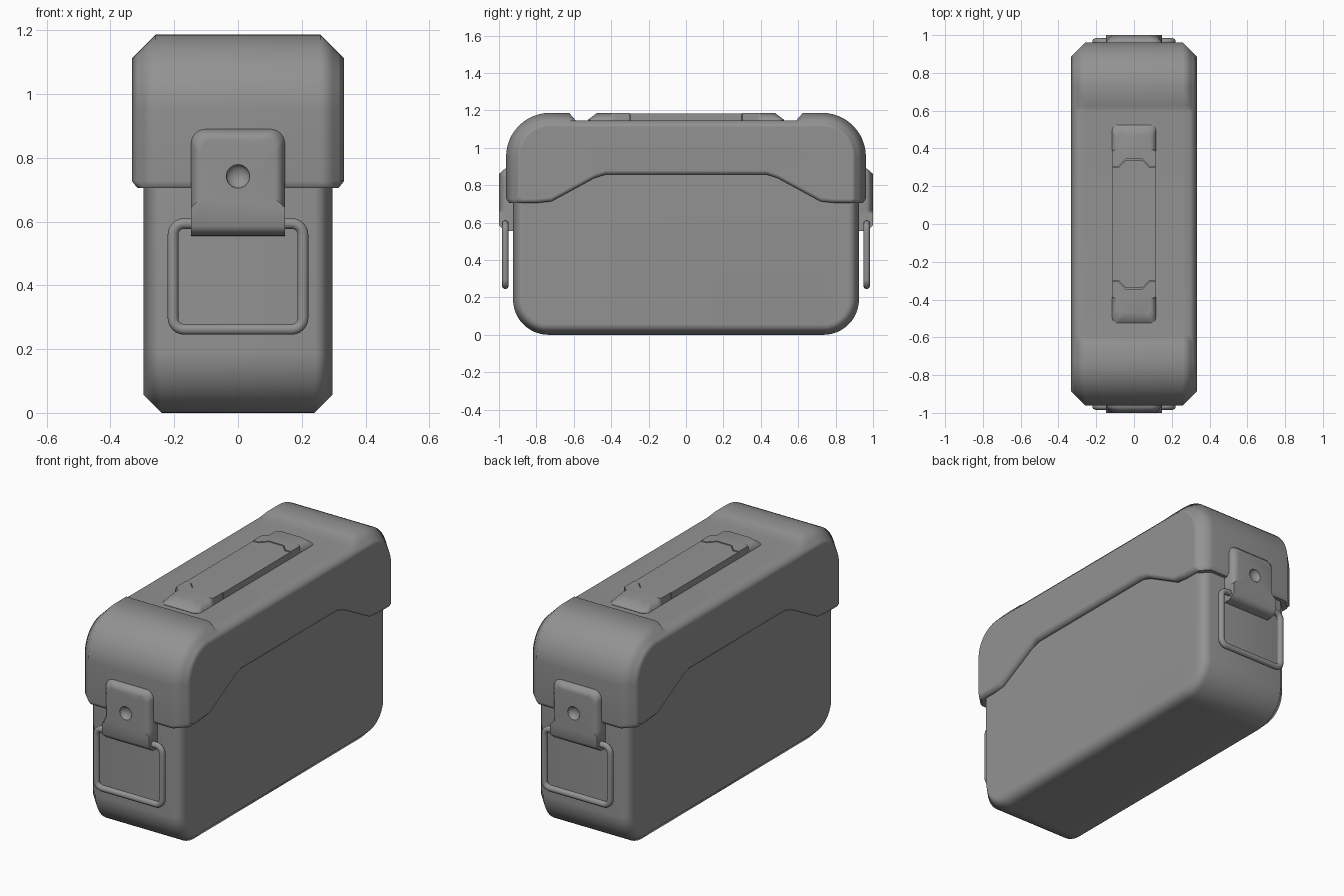
import bpy, bmesh
from math import sin, cos, pi, radians

if "Cube" in bpy.data.objects:
    bpy.data.objects.remove(bpy.data.objects["Cube"])

grey = bpy.data.materials.new("dark_grey")
grey.diffuse_color = (0.29, 0.29, 0.29, 1)
grey.use_nodes = True
grey.node_tree.nodes["Principled BSDF"].inputs["Base Color"].default_value = grey.diffuse_color


def finish(ob, angle=52):
    """Soft chamfers with flat-looking large faces."""
    ob.data.shade_smooth()
    ob.data.set_sharp_from_angle(angle=radians(angle))
    if not ob.data.materials:
        ob.data.materials.append(grey)
    mod = ob.modifiers.new("weighted_normals", "WEIGHTED_NORMAL")
    mod.keep_sharp = True


def loft(name, loops):
    """Closed solid skinned through loops with equal point counts."""
    bm = bmesh.new()
    rings = [[bm.verts.new(p) for p in lp] for lp in loops]
    n = len(rings[0])
    for a, b in zip(rings, rings[1:]):
        for i in range(n):
            j = (i + 1) % n
            bm.faces.new((a[i], a[j], b[j], b[i]))
    bm.faces.new(rings[0])
    bm.faces.new(rings[-1])
    bmesh.ops.remove_doubles(bm, verts=bm.verts, dist=1e-5)
    bmesh.ops.recalc_face_normals(bm, faces=bm.faces)
    me = bpy.data.meshes.new(name)
    bm.to_mesh(me)
    bm.free()
    ob = bpy.data.objects.new(name, me)
    bpy.context.collection.objects.link(ob)
    return ob


def arc(cx, cy, r, a0, n=12):
    """Quarter circle starting at a0 degrees."""
    return [(cx + r * cos(radians(a0 + 90 * i / n)),
             cy + r * sin(radians(a0 + 90 * i / n))) for i in range(n + 1)]


def across(profile, sections):
    """Mirror (x, inset) sections of a YZ profile to both sides."""
    secs = [(-x, d) for x, d in sections] + [(x, d) for x, d in reversed(sections)]
    return [[(x, y, z) for y, z in profile(d)] for x, d in secs]


# Body: rounded box with chamfered sides
def body_profile(d):
    r, h, t = 0.19 - d, 0.925 - 0.19, 0.95
    return (arc(h, t - 0.19, r, 0) + arc(-h, t - 0.19, r, 90)
            + arc(-h, 0.19, r, 180) + arc(h, 0.19, r, 270))


finish(loft("body", across(body_profile, [(0.297, 0.057), (0.24, 0)])))

# Lid: wavy lower rim with a small lip bevel, shallow recess across the top
RIM = [(0.80, 0.705), (0.72, 0.713), (0.49, 0.838), (0.43, 0.857)]


def lid_profile(d):
    up = 0.022 if d > 0.06 else 0
    R, top = 0.235, 1.187
    t = top - d
    half = [(y, z + up) for y, z in reversed(RIM)]
    half += [(0.945 - d, 0.705 + up), (0.962 - d, 0.727)]
    half += arc(0.962 - R, top - R, R - d, 0)
    half += [(0.625, t), (0.59, min(t, 1.147))]
    return half + [(-y, z) for y, z in reversed(half)]


finish(loft("lid", across(lid_profile, [(0.333, 0.075), (0.315, 0.057),
                                        (0.298, 0.04), (0.258, 0)])))


# Plate with a full-width foot and a chamfered, rounded far end
def plate(name, w, v1, v2, v3, r, cu, cv, heights, feet, place):
    loops = []
    for k, (h, foot) in enumerate(zip(heights, feet)):
        a, b = (cu, cv) if k == len(heights) - 1 else (0, 0)
        half = foot + [(w, v1), (w - a, v2)]
        half += arc(w - a - r, v3 - b - r, r, 0, 6)
        pts = half + [(-u, v) for u, v in reversed(half)]
        loops.append([place(u, v, h) for u, v in pts])
    return loft(name, loops)


for s, side in ((-1, "front"), (1, "back")):
    # Latch plate on each end
    latch = plate(side + "_latch", 0.147, 0.645, 0.672, 0.89, 0.045, 0.03, 0.03,
                  (0.90, 0.966, 1.0),
                  ([(0.147, 0.555)], [(0.147, 0.556)], [(0.147, 0.585)]),
                  lambda u, v, h: (u, s * h, v))
    # Round dimple in the latch
    bpy.ops.mesh.primitive_uv_sphere_add(segments=24, ring_count=12, radius=0.037,
                                         location=(0, s * 1.0, 0.742),
                                         rotation=(pi / 2, 0, 0), scale=(1, 1, 0.65))
    cutter = bpy.context.object
    cutter.hide_render = True
    mod = latch.modifiers.new("dimple", "BOOLEAN")
    mod.object = cutter
    mod.solver = "EXACT"
    bpy.context.view_layer.objects.active = latch
    bpy.ops.object.modifier_apply(modifier=mod.name)
    bpy.data.objects.remove(cutter)
    latch.data.materials.clear()
    finish(latch)

    # Wire loop hanging from the latch
    X, Z0, Z1, r = 0.204, 0.262, 0.594, 0.035
    path = (arc(X - r, Z1 - r, r, 0, 6) + arc(r - X, Z1 - r, r, 90, 6)
            + arc(r - X, Z0 + r, r, 180, 6) + arc(X - r, Z0 + r, r, 270, 6))
    cu = bpy.data.curves.new(side + "_wire_loop", "CURVE")
    cu.dimensions = "3D"
    cu.bevel_depth = 0.0175
    cu.bevel_resolution = 3
    cu.materials.append(grey)
    sp = cu.splines.new("POLY")
    sp.points.add(len(path) - 1)
    for p, (x, z) in zip(sp.points, path):
        p.co = (x, s * 0.966, z, 1)
    sp.use_cyclic_u = True
    sp.use_smooth = True
    bpy.context.collection.objects.link(bpy.data.objects.new(side + "_wire_loop", cu))

    # Handle bracket, notched where the grip slides in
    notch = [(0.045, 0.343), (0.085, 0.302), (0.117, 0.302)]
    finish(plate(side + "_handle_bracket", 0.117, 0.385, 0.40, 0.525, 0.035, 0.03, 0.05,
                 (1.13, 1.149, 1.187), [notch] * 3, lambda u, v, h: (u, s * v, h)))

# Handle grip with a tongue at both ends
half = [(0.117, 0.298), (0.083, 0.298), (0.043, 0.339)]
right = half + [(-x, y) for x, y in reversed(half)]
outline = right + [(-x, -y) for x, y in right]
finish(loft("handle_grip", [[(x, y, z) for x, y in outline] for z in (1.13, 1.184)]), 30)
